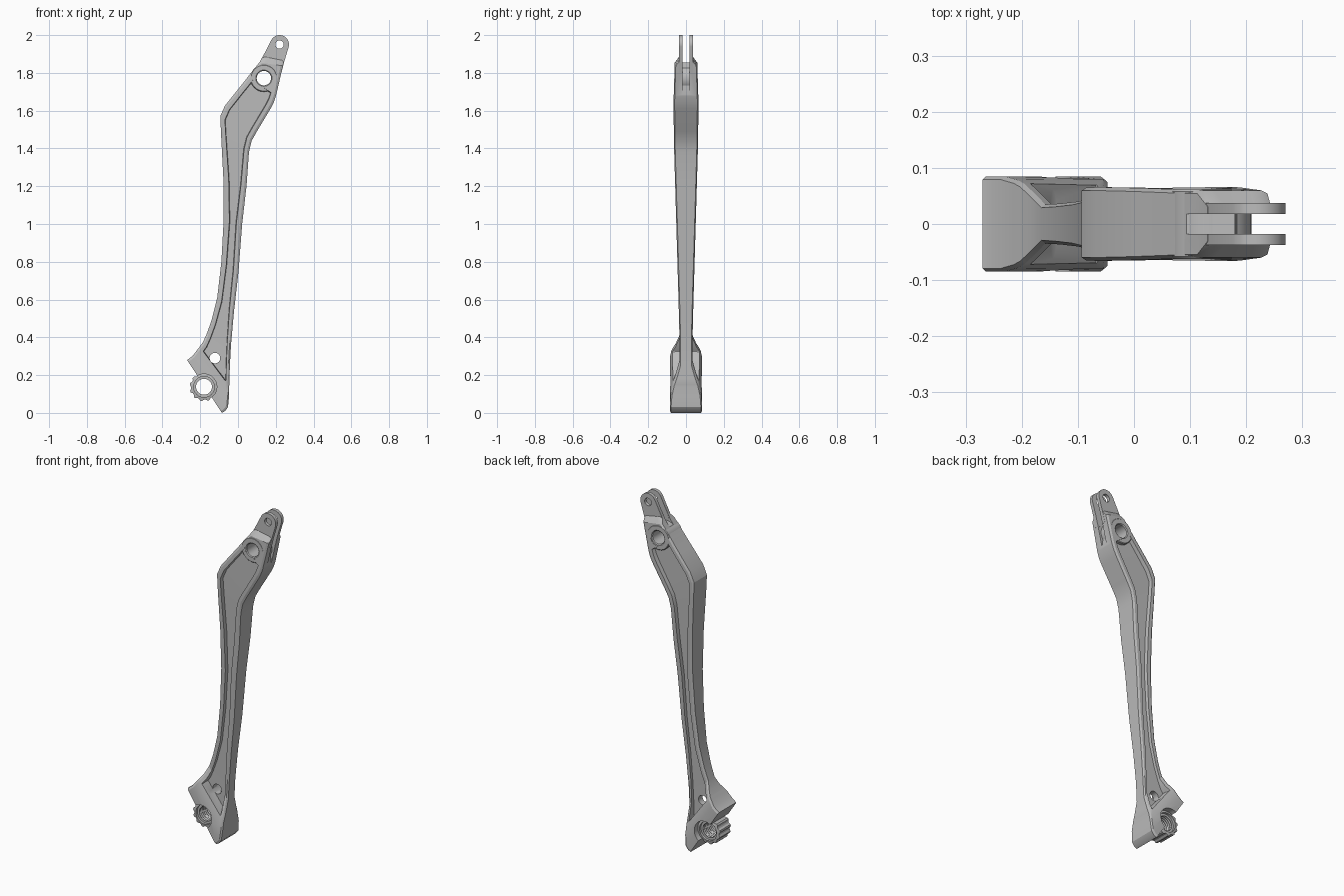
import bpy
import bmesh
import math

if "Cube" in bpy.data.objects:
    bpy.data.objects.remove(bpy.data.objects["Cube"], do_unlink=True)

# Single plain metal colour
metal = bpy.data.materials.new("plain grey metal")
metal.use_nodes = True
metal.diffuse_color = (0.5, 0.5, 0.5, 1)
metal.node_tree.nodes["Principled BSDF"].inputs["Base Color"].default_value = metal.diffuse_color


def make_object(name, verts, faces):
    mesh = bpy.data.meshes.new(name)
    mesh.from_pydata(verts, [], faces)
    bm = bmesh.new()
    bm.from_mesh(mesh)
    bmesh.ops.recalc_face_normals(bm, faces=bm.faces)
    bm.to_mesh(mesh)
    bm.free()
    mesh.materials.append(metal)
    obj = bpy.data.objects.new(name, mesh)
    bpy.context.scene.collection.objects.link(obj)
    return obj


def activate(obj):
    bpy.ops.object.select_all(action='DESELECT')
    obj.select_set(True)
    bpy.context.view_layer.objects.active = obj


def smooth(obj, degrees=24):
    activate(obj)
    bpy.ops.object.shade_smooth_by_angle(angle=math.radians(degrees))


def loft(name, rings, closed=False):
    """Skin equal rings of points; close the loop or cap both ends."""
    n, count = len(rings[0]), len(rings)
    verts = [point for ring in rings for point in ring]
    faces = []
    for i in range(count if closed else count - 1):
        a, b = i * n, (i + 1) % count * n
        for j in range(n):
            k = (j + 1) % n
            faces.append((a + j, a + k, b + k, b + j))
    if not closed:
        faces += [tuple(range(n)), tuple(range((count - 1) * n, count * n))]
    return make_object(name, verts, faces)


def prism(name, outline, y_front, y_back):
    return loft(name, [[(x, y, z) for x, z in outline] for y in (y_front, y_back)])


def arc(centre, radius, start=0, end=360, steps=40):
    angles = [math.radians(start + (end - start) * i / steps) for i in range(steps)]
    return [(centre[0] + radius * math.cos(a), centre[1] + radius * math.sin(a)) for a in angles]


def cut(obj, cutter):
    """Subtract the cutter and discard it."""
    cutter.hide_render = True
    mod = obj.modifiers.new("cut", 'BOOLEAN')
    mod.operation = 'DIFFERENCE'
    mod.solver = 'EXACT'
    mod.object = cutter
    activate(obj)
    bpy.ops.object.modifier_apply(modifier=mod.name)
    bpy.data.objects.remove(cutter, do_unlink=True)


def turned_ring(name, centre, profile, segments, notch=0.0, rim=1.0):
    """Lathe a closed (radius, y) profile; points past rim are notched in pairs."""
    rings = []
    for i in range(segments):
        a = math.tau * i / segments
        drop = notch if i % 4 < 2 else 0
        ring = []
        for radius, y in profile:
            r = radius - drop if radius >= rim else radius
            ring.append((centre[0] + r * math.cos(a), y, centre[1] + r * math.sin(a)))
        rings.append(ring)
    return loft(name, rings, closed=True)


def interpolate(table, value):
    for (a, fa), (b, fb) in zip(table, table[1:]):
        if value <= b:
            t = max(0, (value - a) / (b - a))
            return fa + (fb - fa) * t
    return table[-1][1]


# Arm: left edge, right edge at each station, from the foot upward
stations = [
    (-.27, .28, -.085, 0), (-.262, .285, -.068, .01), (-.237, .305, -.053, .03),
    (-.215, .335, -.047, .09), (-.203, .35, -.047, .143), (-.201, .353, -.046, .147),
    (-.185, .375, -.045, .18), (-.165, .42, -.043, .25), (-.14, .49, -.037, .36),
    (-.11, .61, -.022, .53), (-.088, .8, .002, .74), (-.076, 1.02, .022, 1),
    (-.078, 1.25, .045, 1.2), (-.09, 1.48, .058, 1.38), (-.094, 1.57, .072, 1.44),
    (-.07, 1.625, .1, 1.49), (0, 1.713, .172, 1.61), (.03, 1.75, .19, 1.645),
    (.05, 1.776, .2, 1.675), (.053, 1.78, .201, 1.678),
    (.113, 1.855, .238, 1.837), (.131, 1.887, .244, 1.865),
]
POCKET_START, POCKET_END = 5, 18
body_half = [(.4, .034), (1.43, .064), (1.65, .066), (1.84, .06)]
flare_half = [(.055, .085), (.092, .074), (.128, .053), (.166, .035), (.18, .03)]
web_half = [(.3, .018), (1.5, .042)]


def half_width(x, z):
    from_foot = (x + .27) * .81 + (z - .28) * .58
    return max(interpolate(body_half, z), interpolate(flare_half, from_foot))


insets = (0, .012, .031, .034)
rings = []
for index, (lx, lz, rx, rz) in enumerate(stations):
    width = math.hypot(rx - lx, rz - lz)
    pocketed = POCKET_START <= index <= POCKET_END
    section = []
    for column in range(8):
        depth = min(column, 7 - column)
        t = insets[depth] / width
        if column > 3:
            t = 1 - t
        x, z = lx + (rx - lx) * t, lz + (rz - lz) * t
        half = .037 if index == len(stations) - 1 else half_width(x, z)
        if depth == 0:
            half -= .006
        if depth == 3 and pocketed:
            half = interpolate(web_half, z)
        section.append((x, half, z))
    front = [(x, -y, z) for x, y, z in section]
    rings.append(front + section[::-1])
arm = loft("arm", rings)

# Holes through the arm and the fork slot at its top
foot_bore, pivot, lug_eye = (-.18, .138), (.137, 1.772), (.22, 1.95)
for centre, radius in ((foot_bore, .068), (pivot, .05), ((-.122, .29), .028)):
    cut(arm, prism("hole_cutter", arc(centre, radius), -.3, .3))
slot = [(.09, 1.83), (.18, 1.855), (.203, 1.685), (.5, 1.67), (.5, 2.1), (.05, 2.1)]
cut(arm, prism("slot_cutter", slot, -.018, .018))
smooth(arm)

# Pivot boss with chamfered rim
boss_profile = [(.038, -.058), (.043, -.062), (.068, -.062), (.072, -.058),
                (.072, .058), (.068, .062), (.043, .062), (.038, .058)]
smooth(turned_ring("pivot_boss", pivot, boss_profile, 48))

# Notched ring in the foot, sunk below the cheeks, with a stepped and ridged bore
ridges = 6
bore = [(.046 if i % 2 else .042, .04 - .08 * i / (ridges * 2)) for i in range(ridges * 2 + 1)]
ring_profile = [(.055, -.04), (.055, -.054), (.076, -.05), (.076, .05), (.055, .054), (.055, .04)] + bore
smooth(turned_ring("notched_ring", foot_bore, ring_profile, 48, notch=.008, rim=.07))

# Pair of fork lugs with eyes
lug_outline = [(.115, 1.82), (.128, 1.88)] + arc(lug_eye, .05, 150, -20, 24) + [(.245, 1.86), (.23, 1.8)]
for side, name in ((-1, "front_lug"), (1, "back_lug")):
    lug = prism(name, lug_outline, side * .0175, side * .037)
    cut(lug, prism("eye_cutter", arc(lug_eye, .022, steps=28), -.3, .3))
    smooth(lug)
